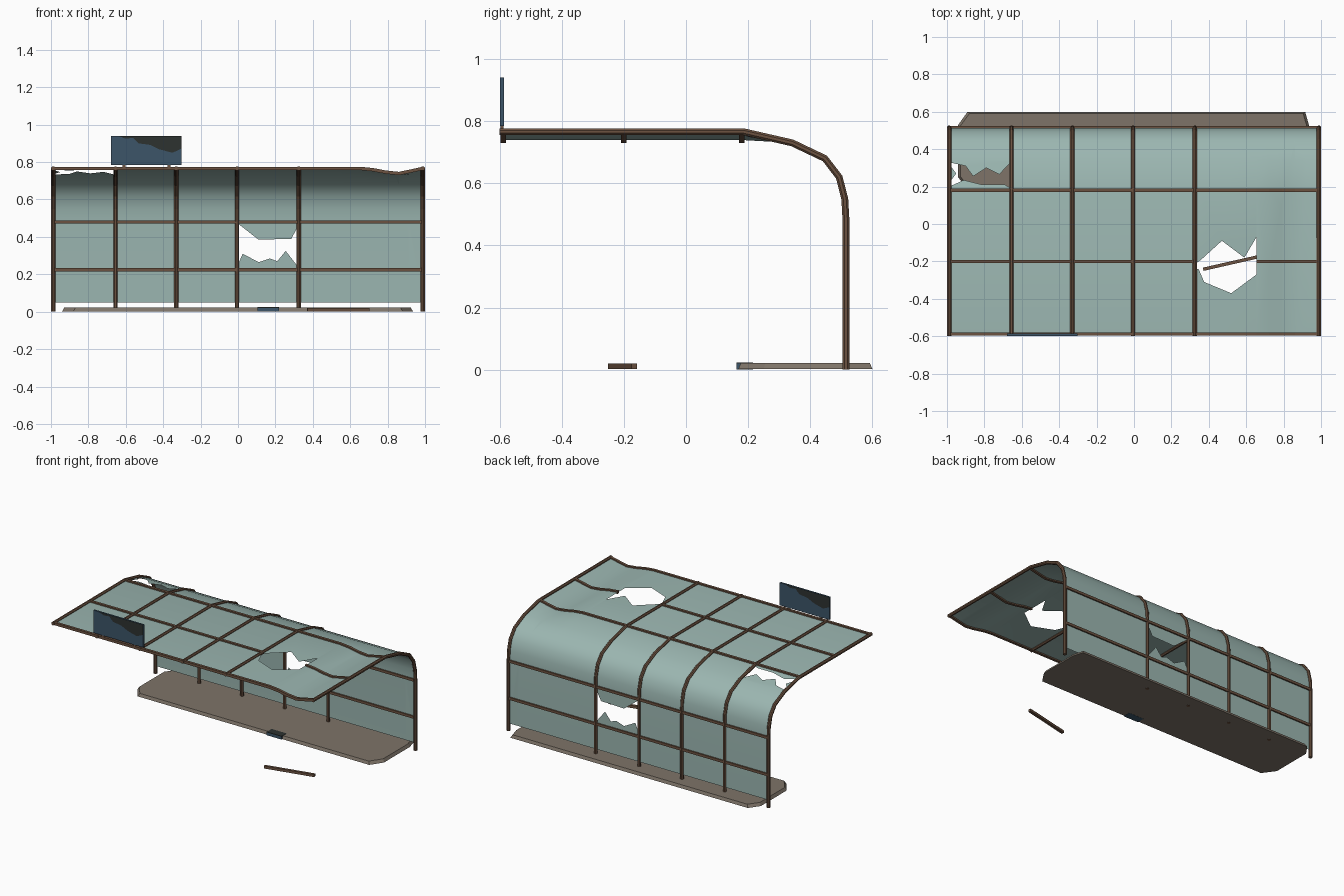
import bpy, bmesh, math
from mathutils import Vector

if "Cube" in bpy.data.objects:
    bpy.data.objects.remove(bpy.data.objects["Cube"])


def material(name, rgb):
    m = bpy.data.materials.new(name)
    m.diffuse_color = (*rgb, 1)
    m.use_nodes = True
    m.node_tree.nodes["Principled BSDF"].inputs["Base Color"].default_value = m.diffuse_color
    return m


RUST = material("rusty brown", (0.15, 0.085, 0.052))
GLASS = material("dusty glass green", (0.33, 0.47, 0.44))
STONE = material("grey brown concrete", (0.21, 0.175, 0.14))
BLUE = material("faded blue", (0.045, 0.09, 0.14))
DARK = material("charcoal", (0.026, 0.032, 0.03))


def finish(name, bm, mat, fix=True):
    if fix:
        bmesh.ops.recalc_face_normals(bm, faces=bm.faces)
    me = bpy.data.meshes.new(name)
    bm.to_mesh(me)
    bm.free()
    me.materials.append(mat)
    ob = bpy.data.objects.new(name, me)
    bpy.context.collection.objects.link(ob)
    return ob


# Shelter cross-section (y, z): up the back wall, round the bend, along the roof
PROFILE = [(0.515, 0), (0.515, 0.48), (0.511, 0.55), (0.493, 0.62), (0.447, 0.68),
           (0.342, 0.73), (0.185, 0.766), (-0.6, 0.766)]
ARC = [0]
for a, b in zip(PROFILE, PROFILE[1:]):
    ARC.append(ARC[-1] + math.dist(a, b))


def s_at(y):
    """Distance along the profile at depth y, for the bend and roof."""
    for i in range(1, len(PROFILE) - 1):
        y0, y1 = PROFILE[i][0], PROFILE[i + 1][0]
        if y1 <= y <= y0:
            return ARC[i] + (y0 - y) / (y0 - y1) * (ARC[i + 1] - ARC[i])
    return ARC[-1]


def dent(x, y):
    """Sagging roof near the right end."""
    if x < 0.655 or y > 0.342:
        return 0
    d = (x - 0.655) / 0.205 if x < 0.86 else (0.988 - x) / 0.128
    d = max(0, d)
    return -0.027 * d * d * (3 - 2 * d) * min(1, (0.342 - y) / 0.157)


def place(x, s):
    i = 0
    while i < len(ARC) - 2 and s > ARC[i + 1]:
        i += 1
    t = (s - ARC[i]) / (ARC[i + 1] - ARC[i])
    y = PROFILE[i][0] * (1 - t) + PROFILE[i + 1][0] * t
    z = PROFILE[i][1] * (1 - t) + PROFILE[i + 1][1] * t
    return Vector((x, y, z + dent(x, y)))


def tube(name, pts, r, sides, side, mat=RUST):
    bm = bmesh.new()
    side = Vector(side)
    rings = []
    for i, p in enumerate(pts):
        t = (pts[min(i + 1, len(pts) - 1)] - pts[max(i - 1, 0)]).normalized()
        n = side.cross(t).normalized()
        u = t.cross(n)
        ang = [2 * math.pi * (k + 0.5) / sides for k in range(sides)]
        rings.append([bm.verts.new(p + r * (u * math.cos(a) + n * math.sin(a))) for a in ang])
    for a, b in zip(rings, rings[1:]):
        for k in range(sides):
            bm.faces.new((a[k], a[k - 1], b[k - 1], b[k]))
    bm.faces.new(rings[0])
    bm.faces.new(rings[-1])
    return finish(name, bm, mat)


def box(name, x, y, z, mat):
    bm = bmesh.new()
    bmesh.ops.create_cube(bm, size=1)
    for v in bm.verts:
        v.co = [lo + (c + 0.5) * (hi - lo) for c, (lo, hi) in zip(v.co, (x, y, z))]
    return finish(name, bm, mat)


# Bent frames; the one at 0.655 is missing
COLS = [-0.988, -0.655, -0.33, -0.005, 0.325, 0.655, 0.988]
for i, x in enumerate(COLS):
    if i != 5:
        tube(f"bent_frame_{i}", [Vector((x, y, z)) for y, z in PROFILE], 0.012, 8, (1, 0, 0))

# Long rails on back wall and roof
SAG = [0.655, 0.72, 0.79, 0.86, 0.92, 0.988]


def rail(name, s, xs):
    tube(name, [place(x, s) for x in xs], 0.0125, 4, (0, 0, 1))


rail("low_back_rail", 0.225, [-0.988, 0.988])
rail("high_back_rail", 0.48, [-0.988, 0.988])
rail("rear_roof_rail", s_at(0.18), [-0.988] + SAG)
rail("middle_roof_rail", s_at(-0.2), [-0.988, 0.325])
rail("middle_roof_rail_stub", s_at(-0.2), SAG)
rail("front_roof_rail", s_at(-0.588), [-0.988] + SAG)

# Glass: flat (x, distance) panels with broken edges, then wrapped on the profile
LOW, HIGH = 0.05, s_at(-0.588)


def wrap(pts):
    return [(x, s_at(y)) for x, y in pts]


BREAKS = {  # column: (edge below the hole, edge above the hole)
    3: ([(-0.005, 0.24), (0.025, 0.31), (0.11, 0.265), (0.17, 0.285), (0.21, 0.27),
         (0.255, 0.325), (0.325, 0.235)],
        [(-0.005, 0.475), (0.11, 0.385), (0.24, 0.44), (0.285, 0.39), (0.325, 0.465)]),
    0: (wrap([(-0.988, 0.33), (-0.9, 0.31), (-0.86, 0.255), (-0.79, 0.3), (-0.72, 0.265),
              (-0.655, 0.335)]),
        wrap([(-0.988, 0.2), (-0.93, 0.195), (-0.91, 0.235), (-0.87, 0.19), (-0.81, 0.21),
              (-0.75, 0.195), (-0.69, 0.21), (-0.655, 0.19)])),
    4: (wrap([(0.325, -0.215), (0.36, -0.19), (0.47, -0.09), (0.59, -0.18), (0.655, -0.07)]),
        wrap([(0.325, -0.24), (0.345, -0.24), (0.375, -0.31), (0.52, -0.37), (0.655, -0.27)])),
}
panels = [wrap([(-0.988, 0.32), (-0.95, 0.27), (-0.988, 0.22)])]
for i, (x0, x1) in enumerate(zip(COLS, COLS[1:])):
    lower, upper = BREAKS.get(i, (None, None))
    if lower:
        panels.append([(x1, LOW), (x0, LOW)] + lower)
        panels.append([(x1, HIGH), (x0, HIGH)] + upper)
    else:
        panels.append([(x0, LOW), (x1, LOW), (x1, HIGH), (x0, HIGH)])
bm = bmesh.new()
for p in panels:
    bm.faces.new([bm.verts.new((x, s, 0)) for x, s in p])
bmesh.ops.triangulate(bm, faces=bm.faces[:])
cuts = [((0, s, 0), (0, 1, 0)) for s in ARC[1:-1]] + [((x, 0, 0), (1, 0, 0)) for x in SAG[1:-1]]
for co, no in cuts:
    bmesh.ops.bisect_plane(bm, geom=bm.verts[:] + bm.edges[:] + bm.faces[:],
                           plane_co=co, plane_no=no, dist=1e-5)
bmesh.ops.remove_doubles(bm, verts=bm.verts[:], dist=1e-4)
bm.normal_update()
for f in bm.faces:
    if f.normal.z > 0:
        f.normal_flip()
    f.smooth = True
for v in bm.verts:
    v.co = place(v.co.x, v.co.y)
finish("broken_glass_shell", bm, GLASS, fix=False)

# Concrete base with cut corners and sloping sides
bm = bmesh.new()
outline = [(-0.94, 0.25), (-0.88, 0.168), (0.88, 0.168), (0.935, 0.25),
           (0.935, 0.53), (0.915, 0.6), (-0.89, 0.6), (-0.94, 0.53)]
bot = [bm.verts.new((x, y, 0.002)) for x, y in outline]
top = [bm.verts.new((x * 0.988, 0.384 + (y - 0.384) * 0.96, 0.022)) for x, y in outline]
for k in range(8):
    bm.faces.new((bot[k - 1], bot[k], top[k], top[k - 1]))
bm.faces.new(bot)
bm.faces.new(top)
finish("concrete_base", bm, STONE)

# Sign board on the roof edge, with a burnt patch on each side
box("sign_board", (-0.68, -0.302), (-0.598, -0.586), (0.785, 0.94), BLUE)
for i, x in enumerate((-0.61, -0.37)):
    box(f"sign_bracket_{i}", (x - 0.008, x + 0.008), (-0.597, -0.587), (0.77, 0.79), RUST)
PATCH = [(-0.64, 0.94), (-0.6, 0.925), (-0.56, 0.93), (-0.53, 0.9), (-0.47, 0.892),
         (-0.42, 0.868), (-0.35, 0.85), (-0.302, 0.872), (-0.302, 0.94)]
for name, y, flip in (("front_burnt_patch", -0.5985, 1), ("back_burnt_patch", -0.5855, -1)):
    bm = bmesh.new()
    f = bm.faces.new([bm.verts.new((-0.491 + flip * (x + 0.491), y, z)) for x, z in PATCH])
    f.normal_update()
    if f.normal.y * flip > 0:
        f.normal_flip()
    finish(name, bm, DARK, fix=False)

# Debris on the ground
tube("fallen_rail", [Vector((0.37, -0.242, 0.0105)), Vector((0.7, -0.167, 0.0105))],
     0.0125, 4, (0, 0, 1))
box("fallen_sign_piece", (0.105, 0.218), (0.162, 0.215), (0.001, 0.02), BLUE)
box("fallen_sign_piece_top", (0.105, 0.218), (0.162, 0.215), (0.02, 0.024), DARK)
